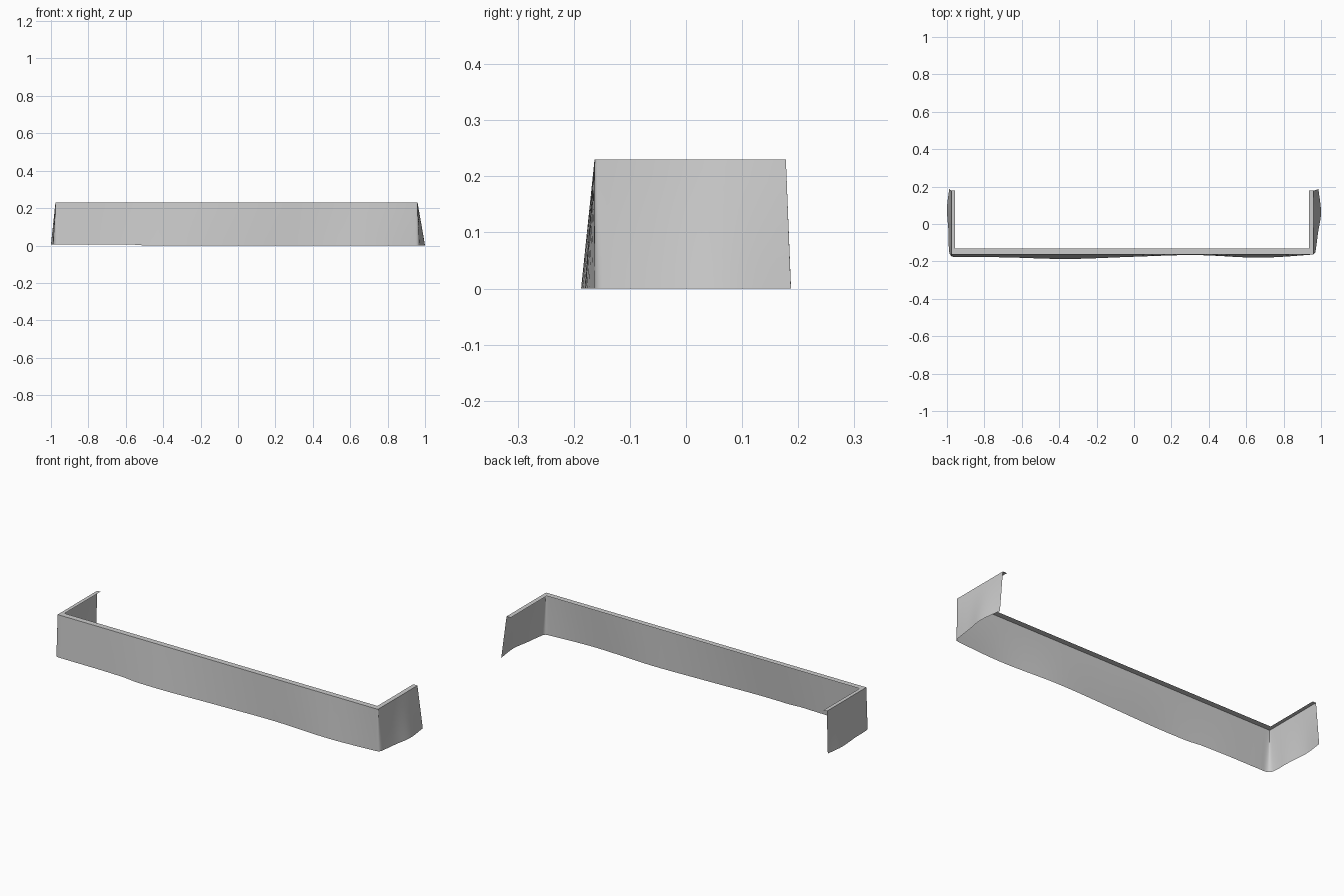
import bpy
import bmesh
from mathutils import Vector
from mathutils.geometry import interpolate_bezier

cube = bpy.data.objects.get("Cube")
if cube:
    bpy.data.objects.remove(cube, do_unlink=True)

HEIGHT = 0.23
ROWS = 6
STEPS = 5

# Wavy hem outline, from the right-hand return round to the left-hand one
hem = [Vector(p) for p in (
    (-.988, .187), (-1, .08), (-.991, -.05), (-.988, -.15), (-.972, -.174),
    (-.93, -.177), (-.7, -.178), (-.36, -.187), (0, -.175), (.33, -.166),
    (.67, -.18), (.945, -.164), (.966, -.157), (.973, -.13), (.985, -.04),
    (1, .06), (.986, .187))]


def clamp(value, low, high):
    return max(low, min(high, value))


def smooth_path(points):
    """Smooth curve through the points, with evenly scaled handles."""
    last = len(points) - 1
    tangents = [(points[min(i + 1, last)] - points[max(i - 1, 0)]).normalized()
                for i in range(last + 1)]
    path = []
    for i in range(last):
        a, b = points[i], points[i + 1]
        reach = (b - a).length / 3
        path += interpolate_bezier(a, a + tangents[i] * reach,
                                   b - tangents[i + 1] * reach, b, STEPS + 1)[:-1]
    return path + [points[last]]


def column(point):
    """Vertices from the inner lip, over the top edge, down to the hem."""
    x, y = point[0], point[1]
    top = Vector((clamp(x, -.976, .96), clamp(y, -.163, .178), HEIGHT))
    lip = Vector((clamp(x, -.956, .935), clamp(y, -.132, .178), HEIGHT))
    bottom = Vector((x, y, .005 if x < -.5 else 0))
    return [lip] + [top.lerp(bottom, r / ROWS) for r in range(ROWS + 1)]


# Cloth sheet: straight folded top edge, flared wavy hem
bm = bmesh.new()
columns = [[bm.verts.new(co) for co in column(p)] for p in smooth_path(hem)]
for left, right in zip(columns, columns[1:]):
    for r in range(ROWS + 1):
        bm.faces.new((left[r], left[r + 1], right[r + 1], right[r]))
bmesh.ops.remove_doubles(bm, verts=bm.verts, dist=.0005)

mesh = bpy.data.meshes.new("valance")
bm.to_mesh(mesh)
bm.free()
valance = bpy.data.objects.new("valance", mesh)
bpy.context.collection.objects.link(valance)

# Plain cloth colour
cloth = bpy.data.materials.new("light_grey_cloth")
cloth.use_nodes = True
colour = (.6, .6, .6, 1)
cloth.diffuse_color = colour
cloth.node_tree.nodes["Principled BSDF"].inputs["Base Color"].default_value = colour
mesh.materials.append(cloth)

bpy.ops.object.select_all(action="DESELECT")
valance.select_set(True)
bpy.context.view_layer.objects.active = valance
bpy.ops.object.shade_smooth_by_angle()
